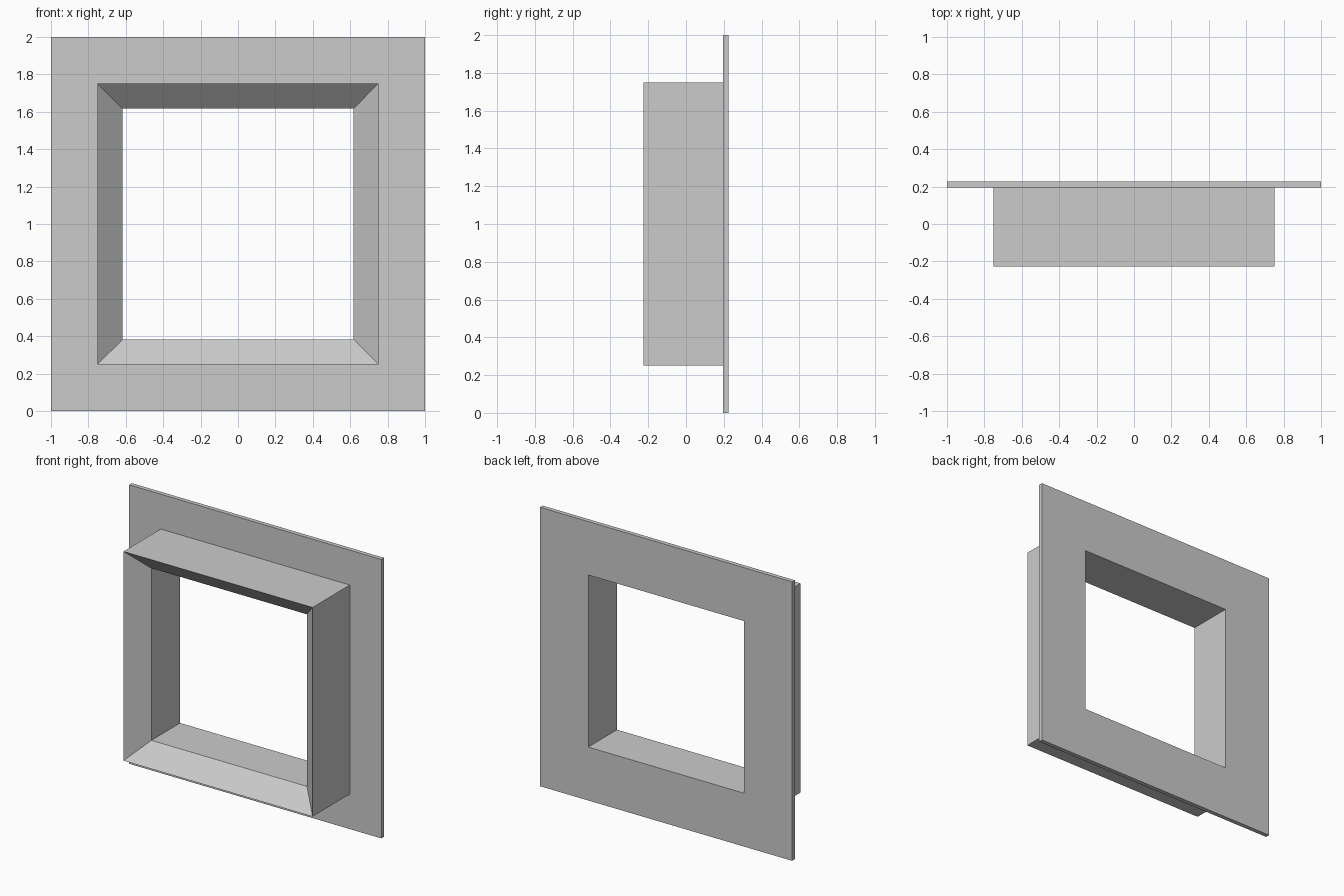
import bpy
import bmesh

if "Cube" in bpy.data.objects:
    bpy.data.objects.remove(bpy.data.objects["Cube"])

# Cross-section of the frame: (half width from the opening centre, depth y)
PROFILE = [
    (1.0, 0.226), (1.0, 0.195),      # thin back flange
    (0.75, 0.195), (0.75, -0.226),   # outer wall of the sleeve
    (0.617, -0.10), (0.617, 0.226),  # bevelled mouth and inner wall
]
CORNERS = [(-1, -1), (1, -1), (1, 1), (-1, 1)]
CENTRE_Z = 1.0


def sweep_square(name, profile):
    """Sweep a closed profile around a square with mitred corners."""
    bm = bmesh.new()
    rings = [[bm.verts.new((sx * r, y, CENTRE_Z + sz * r)) for r, y in profile]
             for sx, sz in CORNERS]
    n = len(profile)
    for i, ring in enumerate(rings):
        nxt = rings[(i + 1) % len(rings)]
        for j in range(n):
            k = (j + 1) % n
            bm.faces.new((ring[j], nxt[j], nxt[k], ring[k]))
    bmesh.ops.recalc_face_normals(bm, faces=bm.faces)
    mesh = bpy.data.meshes.new(name)
    bm.to_mesh(mesh)
    bm.free()
    obj = bpy.data.objects.new(name, mesh)
    bpy.context.collection.objects.link(obj)
    return obj


# Flanged square window frame
sweep_square("flanged_window_frame", PROFILE)
